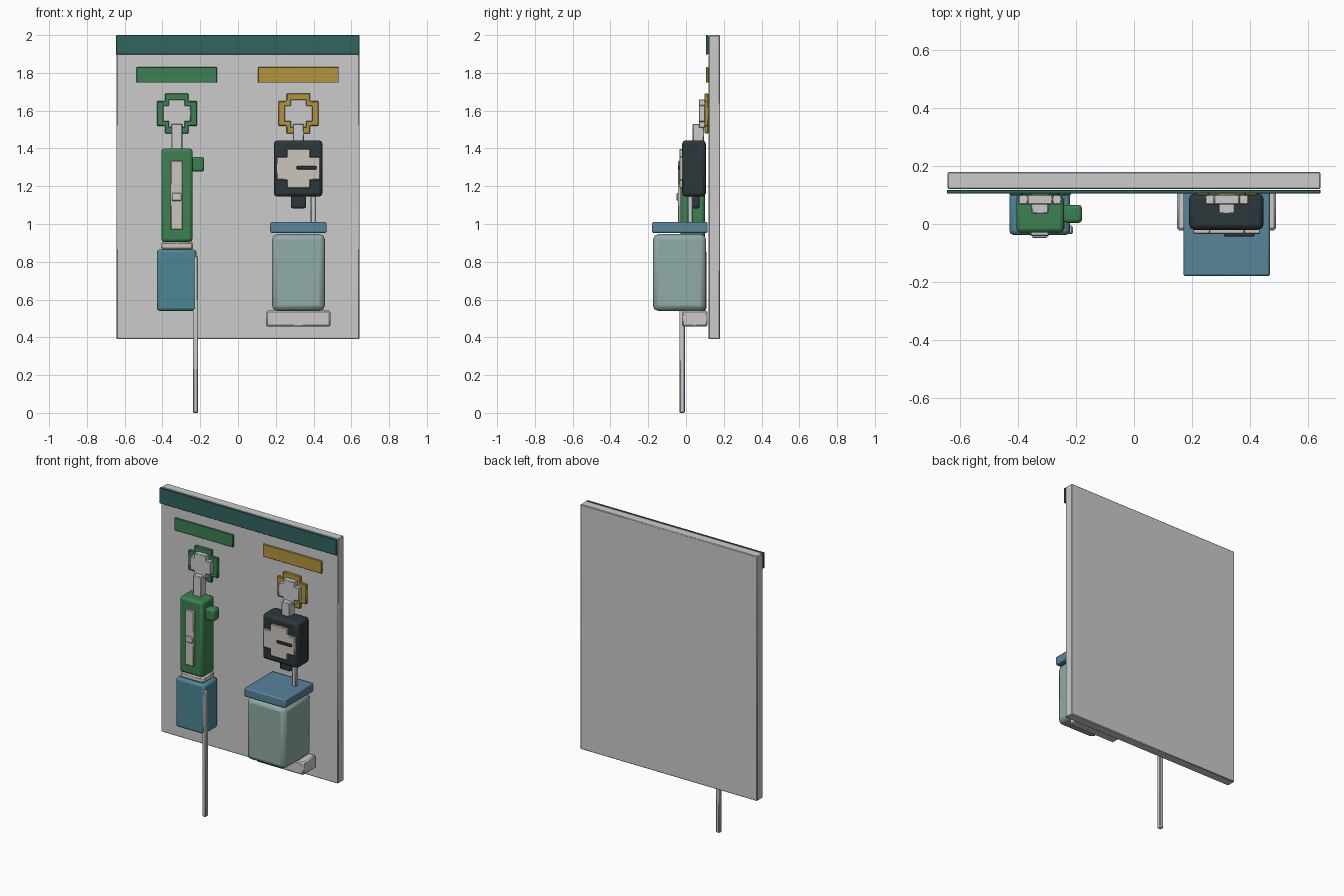
import bpy, bmesh

if "Cube" in bpy.data.objects:
    bpy.data.objects.remove(bpy.data.objects["Cube"])


def mat(name, rgb):
    m = bpy.data.materials.new(name)
    m.diffuse_color = (*rgb, 1)
    m.use_nodes = True
    m.node_tree.nodes["Principled BSDF"].inputs["Base Color"].default_value = m.diffuse_color
    return m


GREEN = mat("green", (0.045, 0.22, 0.085))
TEAL = mat("teal", (0.03, 0.13, 0.115))
YELLOW = mat("yellow", (0.45, 0.30, 0.045))
BLUE = mat("blue", (0.10, 0.23, 0.33))
WATER = mat("water_blue", (0.075, 0.235, 0.30))
GLASS = mat("pale_glass", (0.28, 0.41, 0.38))
BLACK = mat("charcoal", (0.025, 0.038, 0.042))
CREAM = mat("cream", (0.60, 0.56, 0.50))


def finish(name, bm, material, bevel, segments):
    bmesh.ops.recalc_face_normals(bm, faces=bm.faces)
    mesh = bpy.data.meshes.new(name)
    bm.to_mesh(mesh)
    bm.free()
    ob = bpy.data.objects.new(name, mesh)
    bpy.context.collection.objects.link(ob)
    if material:
        mesh.materials.append(material)
    if bevel:
        mod = ob.modifiers.new("edges", 'BEVEL')
        mod.width = bevel
        mod.segments = segments
    return ob


def box(name, x, y, z, material=None, bevel=0.004, segments=1):
    """Box from (min, max) ranges with softened edges."""
    bm = bmesh.new()
    bmesh.ops.create_cube(bm, size=1)
    for v in bm.verts:
        for i, (lo, hi) in enumerate((x, y, z)):
            v.co[i] = lo if v.co[i] < 0 else hi
    return finish(name, bm, material, bevel, segments)


def cross(name, cx, cz, wide, tall, y, material=None, bevel=0.003):
    """Plus-shaped plate; wide and tall are (half x, half z) of its two bars."""
    (a, b), (c, d) = wide, tall
    quarter = [(a, b), (c, b), (c, d)]
    pts = quarter + [(-px, pz) for px, pz in reversed(quarter)]
    pts += [(-px, -pz) for px, pz in pts]
    bm = bmesh.new()
    face = bm.faces.new([bm.verts.new((cx + px, y[0], cz + pz)) for px, pz in pts])
    ext = bmesh.ops.extrude_face_region(bm, geom=[face])
    for v in ext["geom"]:
        if isinstance(v, bmesh.types.BMVert):
            v.co.y = y[1]
    return finish(name, bm, material, bevel, 1)


# Wall panel and header strip
box("wall_panel", (-0.643, 0.643), (0.12, 0.18), (0.39, 2.0))
box("header_strip", (-0.645, 0.643), (0.105, 0.118), (1.897, 2.0), TEAL, 0.002)

# Label plate, wall outlet, plug and stem for each station
for side, cx, colour, stem_low in (("left", -0.324, GREEN, 1.39), ("right", 0.32, YELLOW, 1.43)):
    box(side + "_label", (cx - 0.213, cx + 0.213), (0.106, 0.118), (1.748, 1.83), colour, 0.002)
    cross(side + "_outlet", cx, 1.585, (0.106, 0.065), (0.062, 0.106), (0.098, 0.118), colour)
    cross(side + "_plug", cx, 1.585, (0.074, 0.043), (0.043, 0.075), (0.068, 0.102))
    box(side + "_stem", (cx - 0.029, cx + 0.029), (0.035, 0.095), (stem_low, 1.53))

# Flowmeter with sight window, float and side knob
box("flowmeter_body", (-0.406, -0.241), (-0.03, 0.1), (0.905, 1.4), GREEN, 0.015, 2)
box("flowmeter_window", (-0.357, -0.293), (-0.042, -0.026), (0.97, 1.335), CREAM)
box("flowmeter_float", (-0.351, -0.299), (-0.049, -0.036), (1.123, 1.165))
box("flowmeter_knob", (-0.244, -0.179), (0.004, 0.066), (1.277, 1.355), GREEN, 0.012, 2)

# Humidifier bottle, collar and delivery tube
box("bottle_collar", (-0.406, -0.238), (-0.022, 0.1), (0.865, 0.905), CREAM, 0.008)
box("humidifier_bottle", (-0.43, -0.22), (-0.038, 0.108), (0.54, 0.865), WATER, 0.015, 2)
box("delivery_tube", (-0.239, -0.211), (-0.035, -0.006), (0.0, 0.83), None, 0.005)

# Suction regulator with gauge, needle and knob
box("regulator_body", (0.19, 0.447), (-0.02, 0.105), (1.145, 1.443), BLACK, 0.018, 2)
cross("gauge_face", 0.32, 1.294, (0.115, 0.06), (0.061, 0.104), (-0.034, -0.016), CREAM)
box("gauge_needle", (0.31, 0.415), (-0.043, -0.03), (1.289, 1.306), BLACK, 0.002)
box("regulator_knob", (0.28, 0.36), (0.03, 0.072), (1.083, 1.15), BLACK, 0.01, 2)

# Suction jar with lid, tube and bracket
box("suction_tube", (0.385, 0.414), (0.008, 0.036), (0.99, 1.16), None, 0.005)
box("jar_lid", (0.17, 0.469), (-0.18, 0.115), (0.953, 1.01), BLUE, 0.008, 2)
box("suction_jar", (0.18, 0.46), (-0.175, 0.106), (0.54, 0.946), GLASS, 0.028, 2)
box("jar_bracket", (0.148, 0.49), (-0.022, 0.115), (0.457, 0.541), None, 0.008)

# Smooth rounded edges, keep flats crisp
for ob in bpy.context.scene.objects:
    ob.select_set(True)
    bpy.context.view_layer.objects.active = ob
bpy.ops.object.shade_smooth_by_angle(angle=0.6)
